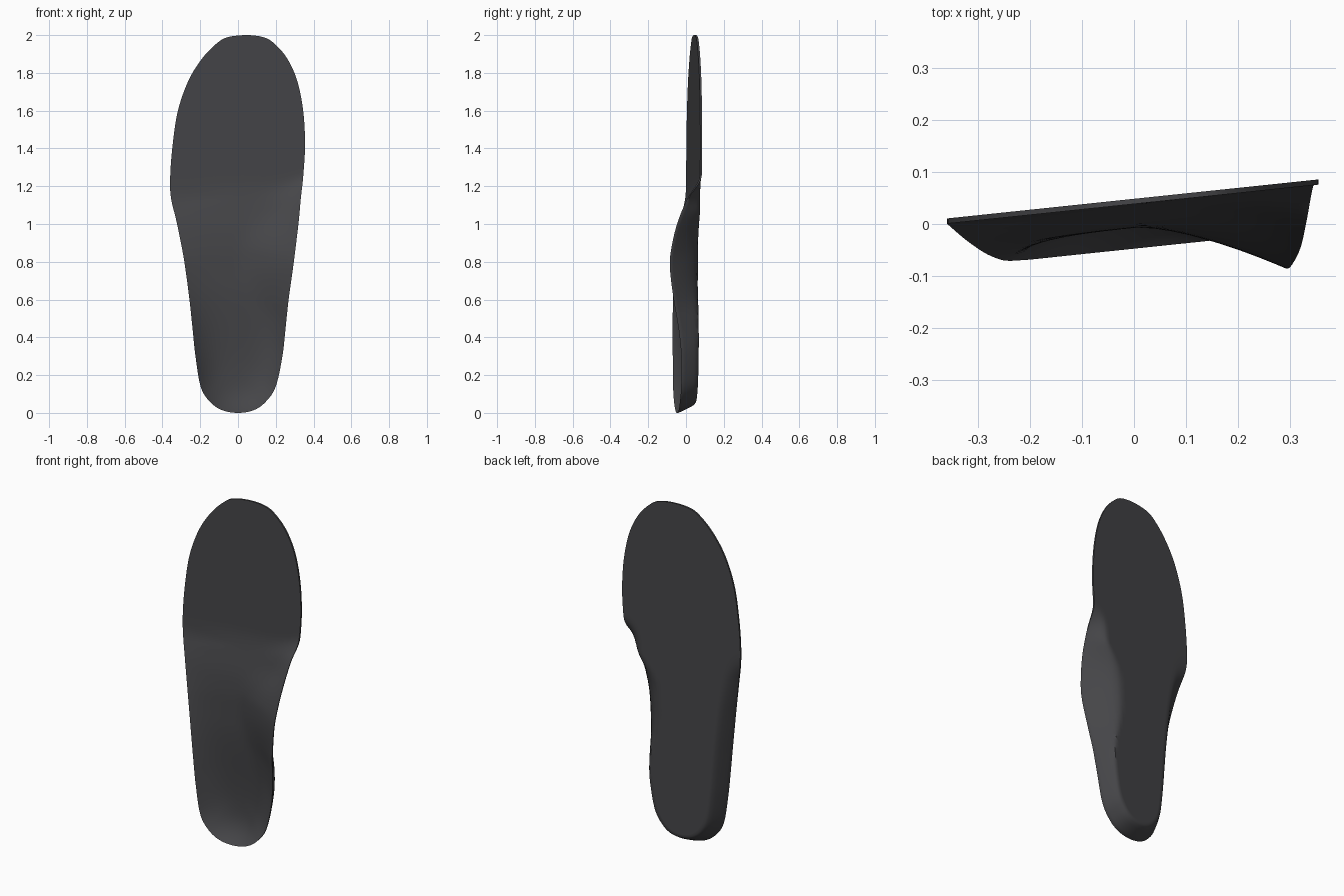
import bpy, bmesh
from math import radians

if "Cube" in bpy.data.objects:
    bpy.data.objects.remove(bpy.data.objects["Cube"])

# Outline stations: z, lateral x, lateral rim height, medial x, medial rim height
STATIONS = [
    (0.00, 0.000, .096, 0.000, .096), (0.015, -0.085, .096, 0.085, .096),
    (0.06, -0.150, .096, 0.148, .096), (0.14, -0.198, .096, 0.200, .095),
    (0.30, -0.225, .095, 0.235, .098), (0.45, -0.241, .094, 0.252, .115),
    (0.60, -0.257, .090, 0.268, .142), (0.78, -0.281, .078, 0.293, .165),
    (0.90, -0.302, .063, 0.308, .153), (1.02, -0.327, .042, 0.322, .123),
    (1.14, -0.355, .015, 0.333, .073), (1.25, -0.359, .010, 0.345, .012),
    (1.42, -0.346, .010, 0.355, .010), (1.60, -0.318, .010, 0.345, .010),
    (1.76, -0.262, .010, 0.313, .010), (1.88, -0.187, .010, 0.258, .010),
    (1.96, -0.108, .010, 0.187, .010), (1.99, -0.050, .010, 0.130, .010),
    (2.00, 0.045, .010, 0.045, .010)]
SHEET = 0.010      # forefoot thickness
STEPS = 6          # subdivisions between stations
RINGS = [0, .12, .24, .36, .46, .55, .63, .7, .76, .81, .86, .9, .94, .97, 1]


def swap(r):
    return (r[0], r[3], r[4], r[1], r[2])


def catmull(a, b, c, d, t):
    return [0.5 * (2*q + (r-p)*t + (2*p-5*q+4*r-s)*t*t + (3*q-p-3*r+s)*t**3)
            for p, q, r, s in zip(a, b, c, d)]


def smooth(a, b, v):
    t = min(max((v - a) / (b - a), 0), 1)
    return t * t * (3 - 2 * t)


def section_point(spine, x, z, rim, s, back):
    """Point at fraction s from the spine to the rim, on the foot side or underside."""
    px = spine[0] + (x - spine[0]) * s
    pz = spine[1] + (z - spine[1]) * s
    rim = max(rim, SHEET)
    arch = smooth(.095, .165, rim)
    if back:
        start = .78 - .30 * arch
        t = max(0, (s - start) / (1 - start))
        edge = SHEET - .004 * smooth(.01, .06, rim)
        h = (rim - edge) * t ** (1.25 + .15 * arch)
    else:
        lift = .016 * smooth(1.25, .95, pz) + .030 * smooth(1.25, .82, pz) * smooth(.2, .7, pz)
        floor = SHEET + min(lift, rim - SHEET + lift * (1 - s))
        h = floor + (rim - floor) * s ** (3.2 - 1.8 * arch)
    return (px, .0485 + .105 * px - h, pz)


# Smooth rows along the foot
pts = [swap(STATIONS[1])] + STATIONS + [swap(STATIONS[-2])]
rows = [catmull(*pts[i:i + 4], k / STEPS)
        for i in range(len(STATIONS) - 1) for k in range(STEPS)] + [list(STATIONS[-1])]

# Foot side and underside grids
bm = bmesh.new()
grids = []
for back in (False, True):
    grid = []
    for z, xl, hl, xr, hr in rows:
        spine = ((xl + xr) / 2, .22 + .765 * z)
        line = [section_point(spine, xl, z, hl, s, back) for s in reversed(RINGS)]
        line += [section_point(spine, xr, z, hr, s, back) for s in RINGS[1:]]
        grid.append([bm.verts.new(p) for p in line])
    for a, b in zip(grid, grid[1:]):
        for j in range(len(a) - 1):
            bm.faces.new((a[j], a[j+1], b[j+1], b[j]))
    grids.append(grid)

# Thin rim joining both sides
front, under = grids
for i in range(len(rows) - 1):
    for j in (0, -1):
        bm.faces.new((front[i][j], front[i+1][j], under[i+1][j], under[i][j]))

bmesh.ops.remove_doubles(bm, verts=bm.verts, dist=1e-4)
bmesh.ops.recalc_face_normals(bm, faces=bm.faces)
mesh = bpy.data.meshes.new("insole")
bm.to_mesh(mesh)
bm.free()
insole = bpy.data.objects.new("insole", mesh)
bpy.context.collection.objects.link(insole)

# Dark foam material and smooth shading
foam = bpy.data.materials.new("dark_foam")
foam.diffuse_color = (.06, .06, .065, 1)
foam.use_nodes = True
foam.node_tree.nodes["Principled BSDF"].inputs["Base Color"].default_value = foam.diffuse_color
mesh.materials.append(foam)
bpy.context.view_layer.objects.active = insole
insole.select_set(True)
bpy.ops.object.shade_smooth_by_angle(angle=radians(40))
